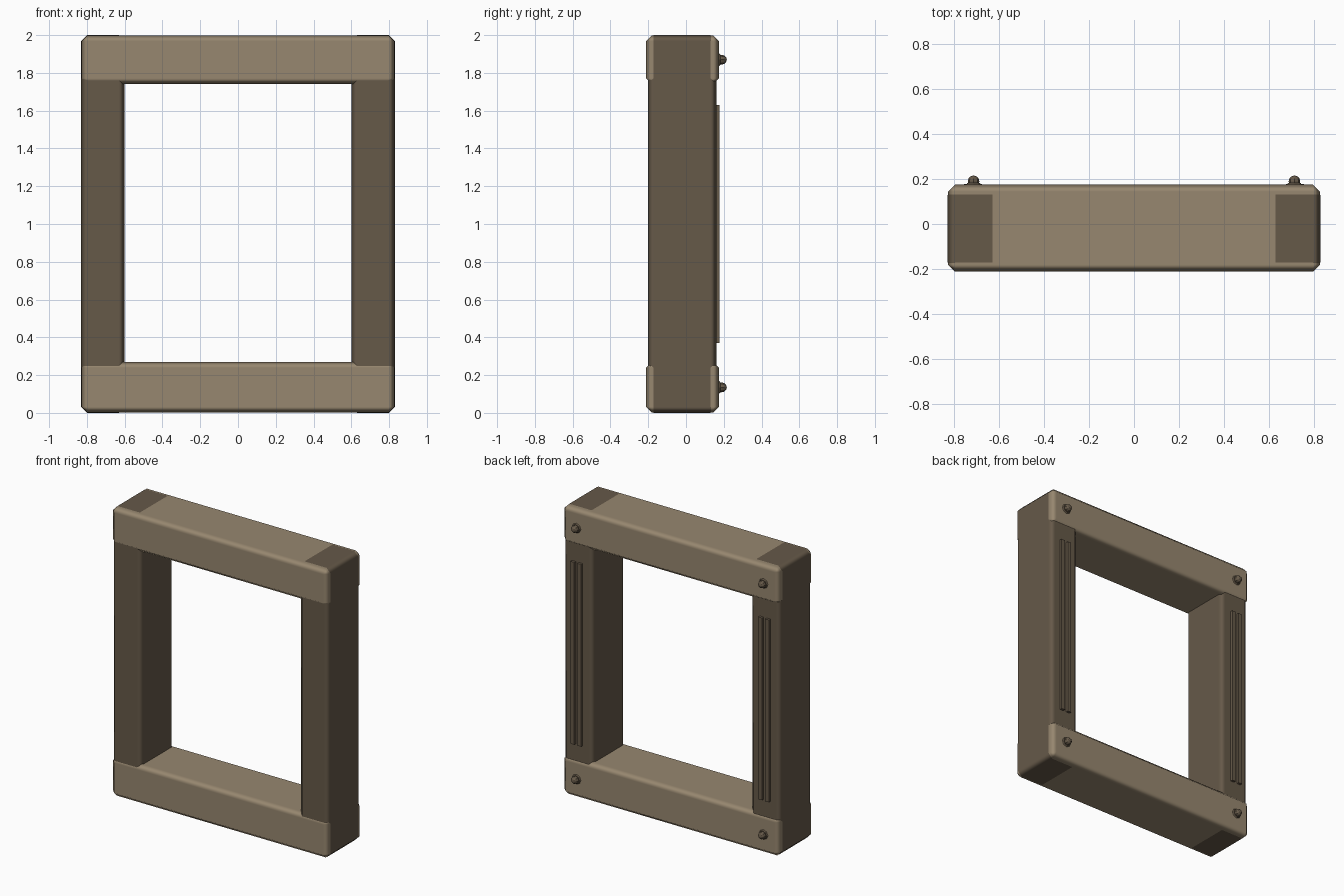
import bpy
import bmesh
import math
from mathutils import Matrix, Vector

old = bpy.data.objects.get("Cube")
if old:
    bpy.data.objects.remove(old, do_unlink=True)


def material(name, rgb):
    m = bpy.data.materials.new(name)
    m.use_nodes = True
    m.diffuse_color = (*rgb, 1)
    m.node_tree.nodes["Principled BSDF"].inputs["Base Color"].default_value = (*rgb, 1)
    return m


light_wood = material("light_wood", (0.31, 0.243, 0.16))
dark_wood = material("dark_wood", (0.132, 0.1, 0.066))


def finish(name, bm, mat):
    mesh = bpy.data.meshes.new(name)
    bm.to_mesh(mesh)
    bm.free()
    mesh.materials.append(mat)
    obj = bpy.data.objects.new(name, mesh)
    bpy.context.collection.objects.link(obj)
    return obj


def box(name, low, high, mat, chamfer=0):
    low, high = Vector(low), Vector(high)
    bm = bmesh.new()
    bmesh.ops.create_cube(bm, size=1)
    bmesh.ops.scale(bm, vec=high - low, verts=bm.verts)
    bmesh.ops.translate(bm, vec=(low + high) / 2, verts=bm.verts)
    if chamfer:
        bmesh.ops.bevel(bm, geom=bm.edges[:], offset=chamfer, segments=1,
                        profile=0.5, affect='EDGES')
        for f in bm.faces:
            f.smooth = True
    obj = finish(name, bm, mat)
    if chamfer:
        # Flat main faces, soft chamfers
        mod = obj.modifiers.new("soft_chamfers", 'WEIGHTED_NORMAL')
        mod.weight = 100
    return obj


def bolt(name, x, z):
    # Domed head on a thin washer
    bm = bmesh.new()
    turn = Matrix.Rotation(math.radians(-90), 4, 'X')
    bmesh.ops.create_uvsphere(bm, u_segments=8, v_segments=6, radius=0.026,
                              matrix=Matrix.Translation((x, 0.19, z)) @ turn)
    bmesh.ops.create_cone(bm, cap_ends=True, segments=8, radius1=0.035, radius2=0.028,
                          depth=0.008, matrix=Matrix.Translation((x, 0.178, z)) @ turn)
    return finish(name, bm, dark_wood)


# Rails
edge = 0.001
for name, z0, z1 in (("bottom_rail", edge, 0.27), ("top_rail", 1.74, 2 - edge)):
    box(name, (-0.83 + edge, -0.212, z0), (0.83 - edge, 0.175, z1), light_wood, 0.031)

# Posts with raised strips and bolts on the back
for side, s in (("left", 1), ("right", -1)):
    xs = sorted((s * 0.6, s * 0.83))
    box(side + "_post", (xs[0], -0.202, 0), (xs[1], 0.161, 2), dark_wood, 0.031)
    for label, off in (("inner", -0.026), ("outer", 0.026)):
        cx = s * (0.718 + off)
        box(f"{side}_{label}_strip", (cx - 0.014, 0.15, 0.37),
            (cx + 0.014, 0.178, 1.63), dark_wood)
    for label, z in (("lower", 0.135), ("upper", 1.87)):
        bolt(f"{side}_{label}_bolt", s * 0.715, z)
